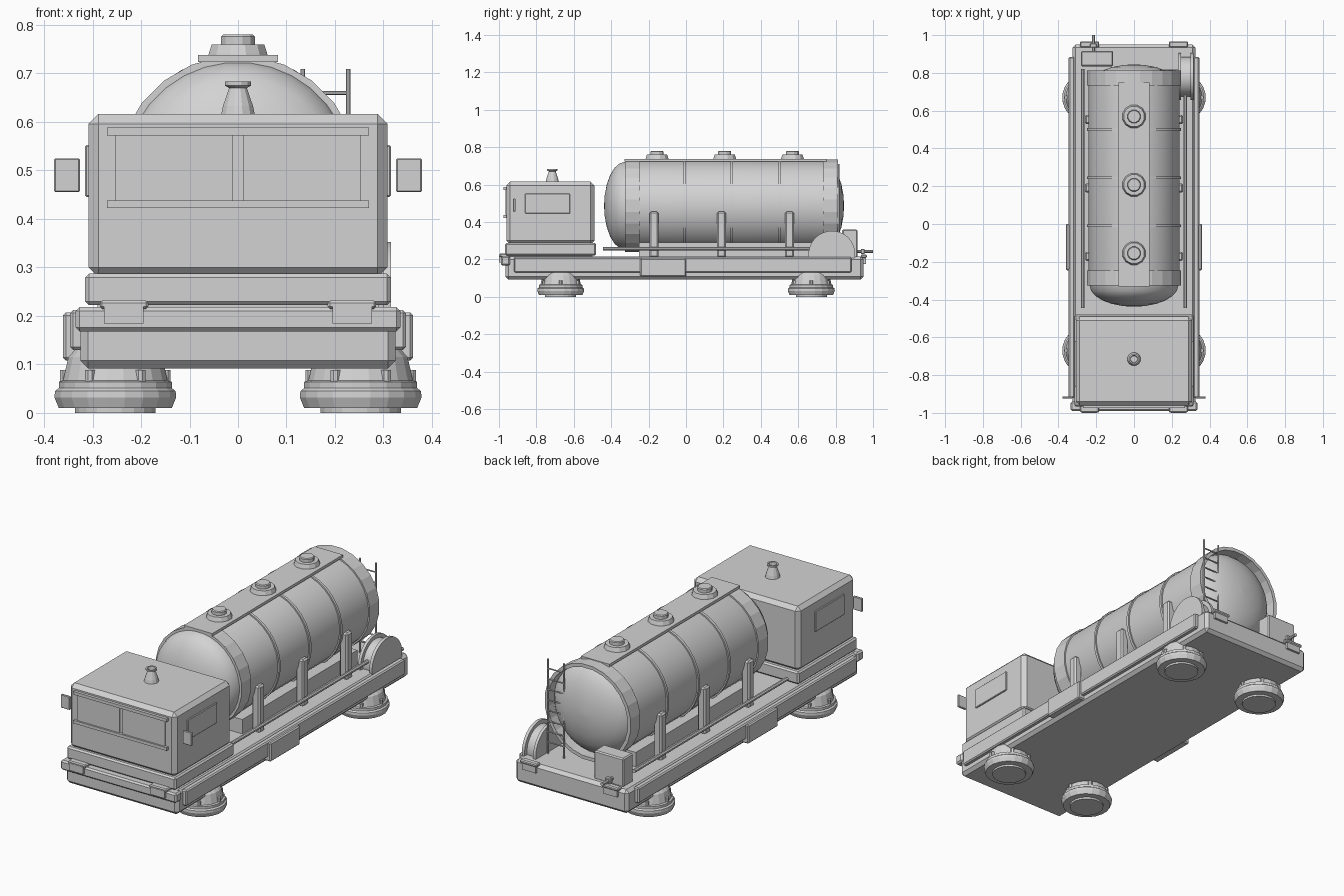
import bpy, bmesh, math
from mathutils import Vector

cube = bpy.data.objects.get("Cube")
if cube:
    bpy.data.objects.remove(cube, do_unlink=True)

grey = bpy.data.materials.new("light_grey")
grey.use_nodes = True
grey.diffuse_color = (0.65, 0.65, 0.65, 1)
grey.node_tree.nodes["Principled BSDF"].inputs["Base Color"].default_value = (0.65, 0.65, 0.65, 1)


def finish(name, bm, smooth=False):
    bmesh.ops.recalc_face_normals(bm, faces=bm.faces)
    mesh = bpy.data.meshes.new(name)
    bm.to_mesh(mesh)
    bm.free()
    mesh.materials.append(grey)
    obj = bpy.data.objects.new(name, mesh)
    bpy.context.collection.objects.link(obj)
    if smooth:
        bpy.ops.object.select_all(action='DESELECT')
        obj.select_set(True)
        bpy.context.view_layer.objects.active = obj
        bpy.ops.object.shade_smooth_by_angle(angle=math.radians(35))
    return obj


def box(name, xs, ys, zs, bevel=0.0):
    """Box from its extents, with chamfered edges."""
    bm = bmesh.new()
    bmesh.ops.create_cube(bm, size=1)
    for v in bm.verts:
        for i, (lo, hi) in enumerate((xs, ys, zs)):
            v.co[i] = lo if v.co[i] < 0 else hi
    if bevel:
        bmesh.ops.bevel(bm, geom=bm.edges[:], offset=bevel, segments=1, affect='EDGES')
    return finish(name, bm)


def lathe(name, profile, centre, axis='Z', sides=24, smooth=False, hollow=False):
    """Turn (radius, distance) points about an axis; hollow joins last to first."""
    bm = bmesh.new()
    c = Vector(centre)
    rings = []
    for r, t in profile:
        ring = []
        for i in range(sides):
            a = math.tau * (i + 0.5) / sides
            u, v = r * math.cos(a), r * math.sin(a)
            p = {'X': (t, u, v), 'Y': (u, t, v), 'Z': (u, v, t)}[axis]
            ring.append(bm.verts.new(c + Vector(p)))
        rings.append(ring)
    pairs = list(zip(rings, rings[1:]))
    if hollow:
        pairs.append((rings[-1], rings[0]))
    else:
        bm.faces.new(rings[0])
        bm.faces.new(rings[-1])
    for lo, hi in pairs:
        for i in range(sides):
            j = (i + 1) % sides
            bm.faces.new((lo[i], lo[j], hi[j], hi[i]))
    return finish(name, bm, smooth)


def rod(name, start, length, axis, radius, sides=8):
    return lathe(name, [(radius, 0), (radius, length)], start, axis, sides, True)


def both(name, xs, ys, zs, bevel=0.0):
    """Mirrored pair of boxes."""
    box("left_" + name, xs, ys, zs, bevel)
    box("right_" + name, (-xs[1], -xs[0]), ys, zs, bevel)


# Chassis
box("chassis", (-0.325, 0.325), (-0.965, 0.95), (0.092, 0.215), 0.016)
box("front_bumper", (-0.335, 0.335), (-0.99, -0.94), (0.168, 0.218), 0.008)
both("side_rail", (0.315, 0.346), (-0.92, 0.885), (0.13, 0.212), 0.006)
both("side_locker", (0.32, 0.361), (-0.245, 0.0), (0.108, 0.207), 0.006)
both("headlight", (0.195, 0.276), (-1.0, -0.95), (0.184, 0.222))
both("headlight_cap", (0.185, 0.285), (-0.998, -0.94), (0.214, 0.232), 0.005)
both("rear_light", (0.195, 0.275), (0.94, 0.962), (0.175, 0.215))
both("rear_light_cap", (0.185, 0.285), (0.935, 0.967), (0.208, 0.226), 0.005)

# Hover wheels
wheel = [(0.084, 0), (0.084, 0.01), (0.118, 0.01), (0.127, 0.032), (0.126, 0.045),
         (0.118, 0.051), (0.118, 0.064), (0.109, 0.067), (0.098, 0.115), (0.08, 0.135)]
for side, x in (("left", 0.253), ("right", -0.253)):
    for end, y in (("front", -0.67), ("rear", 0.67)):
        lathe(f"{side}_{end}_wheel", wheel, (x, y, 0), sides=20)
        for k in range(6):
            a = math.tau * k / 6
            bx, by = x + 0.104 * math.cos(a), y + 0.104 * math.sin(a)
            rod(f"{side}_{end}_wheel_bolt_{k}", (bx, by, 0.06), 0.028, 'Z', 0.011)

# Cab
box("cab_base", (-0.315, 0.315), (-0.967, -0.48), (0.222, 0.287), 0.008)
box("cab_mount", (-0.29, 0.29), (-0.945, -0.5), (0.21, 0.228))
box("cab", (-0.308, 0.308), (-0.96, -0.49), (0.28, 0.616), 0.02)
for name, z in (("lower", 0.43), ("upper", 0.58)):
    box(f"{name}_windscreen_bar", (-0.27, 0.27), (-0.975, -0.955), (z - 0.008, z + 0.008))
both("windscreen", (0.01, 0.253), (-0.966, -0.955), (0.438, 0.572))
both("side_window", (0.3, 0.315), (-0.86, -0.62), (0.445, 0.552), 0.003)
both("mirror", (0.326, 0.379), (-0.924, -0.912), (0.455, 0.525), 0.003)
lathe("cab_stack", [(0.036, 0), (0.032, 0.018), (0.019, 0.055), (0.028, 0.06), (0.028, 0.068),
                    (0.02, 0.068), (0.018, 0.05)], (0, -0.715, 0.615), sides=12)

# Tank
TZ = 0.487
angles = [math.radians(a) for a in (90, 76, 60, 45, 30, 15, 0)]
profile = [(max(0.236 * math.cos(a), 0.001), -0.325 - 0.113 * math.sin(a)) for a in angles]
profile += [(0.242, -0.3), (0.242, 0.735)]
profile += [(max(0.236 * math.cos(a), 0.001), 0.735 + 0.11 * math.sin(a)) for a in reversed(angles)]
lathe("tank", profile, (0, 0, TZ), 'Y', 32, True)
for name, lo, hi in (("front", -0.325, -0.245), ("rear", 0.732, 0.812)):
    lathe(f"{name}_tank_collar", [(0.25, lo), (0.25, hi), (0.232, hi), (0.232, lo)],
          (0, 0, TZ), 'Y', 24, hollow=True)
for k in range(3):
    y = -0.01 + 0.255 * k
    lathe(f"tank_strap_{k}", [(0.249, y - 0.007), (0.249, y + 0.007), (0.236, y + 0.007),
                              (0.236, y - 0.007)], (0, 0, TZ), 'Y', 32, True, True)
box("tank_walkway", (-0.082, 0.082), (-0.33, 0.75), (0.724, 0.738))
for k in range(3):
    y = -0.155 + 0.362 * k
    lathe(f"hatch_{k}", [(0.065, 0.73), (0.062, 0.742), (0.056, 0.76), (0.036, 0.76),
                         (0.036, 0.776), (0.032, 0.78)], (0, y, 0), sides=12)
    both(f"tank_support_{k}", (0.215, 0.26), (y - 0.04, y + 0.008), (0.21, 0.455), 0.008)
both("tank_cradle", (0.06, 0.2), (-0.25, 0.7), (0.21, 0.29))

# Pipes along the deck
rod("left_deck_pipe", (0.272, -0.445, 0.257), 1.15, 'Y', 0.01)
rod("right_deck_pipe", (-0.272, -0.445, 0.257), 1.265, 'Y', 0.01)

# Ladder on the tank's rear
for name, x in (("inner", 0.134), ("outer", 0.227)):
    rod(f"{name}_ladder_rail", (x, 0.815, 0.215), 0.494, 'Z', 0.005)
for k in range(8):
    rod(f"ladder_rung_{k}", (0.134, 0.815, 0.275 + 0.055 * k), 0.093, 'X', 0.004, 6)

# Hose reel
lathe("hose_reel", [(0.125, 0.235), (0.125, 0.25), (0.105, 0.25), (0.105, 0.3), (0.125, 0.3),
                    (0.125, 0.316)], (0, 0.78, 0.228), 'X', 28, True)

# Pump box and outlet
box("pump_box", (-0.28, -0.11), (0.835, 0.917), (0.21, 0.36), 0.006)
rod("outlet_pipe", (-0.215, 0.9, 0.242), 0.1, 'Y', 0.009)
box("outlet_valve", (-0.232, -0.198), (0.935, 0.955), (0.228, 0.256), 0.003)
